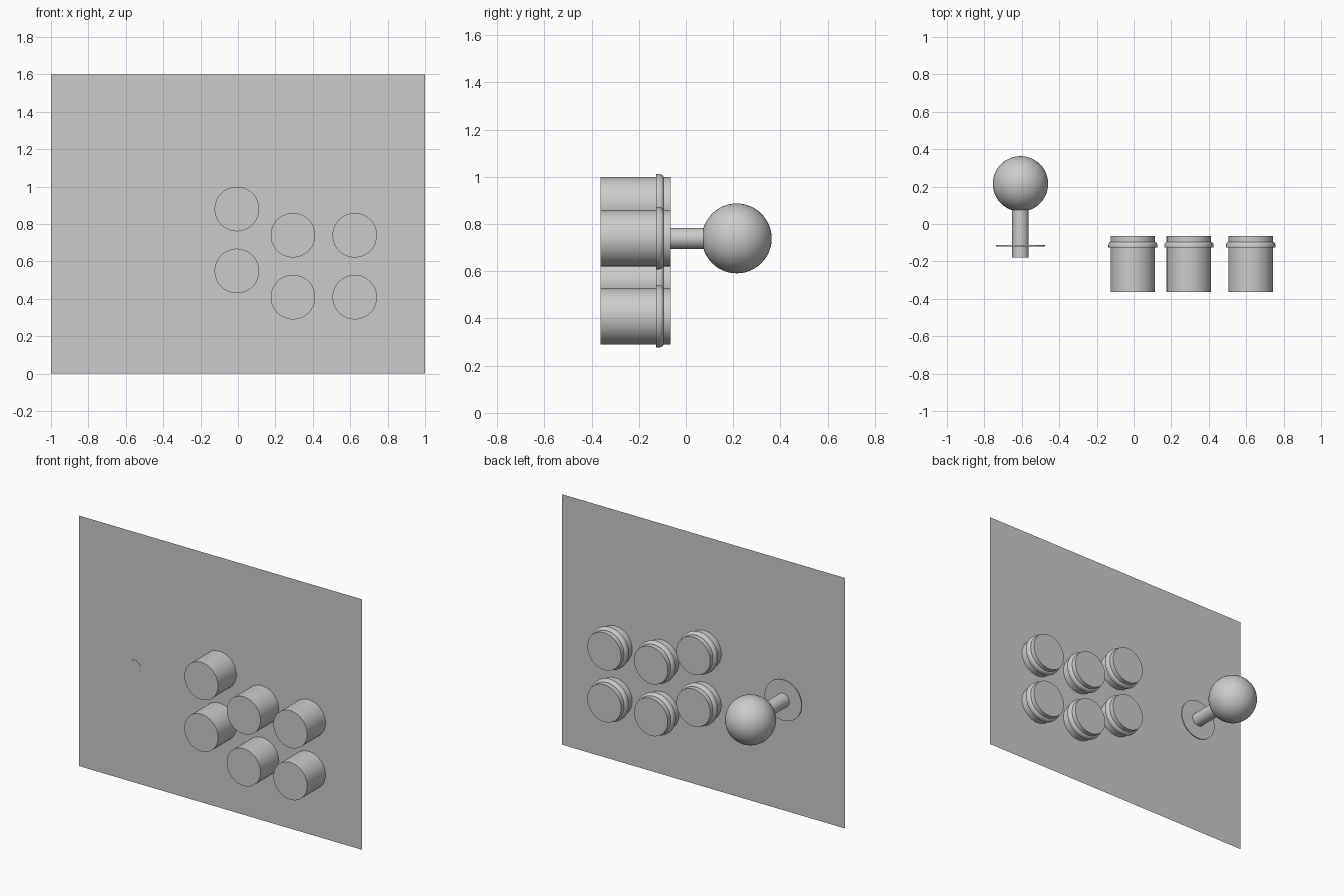
import bpy, bmesh, math
from mathutils import Vector, Matrix

if "Cube" in bpy.data.objects:
    bpy.data.objects.remove(bpy.data.objects["Cube"], do_unlink=True)

GREY = (0.6, 0.6, 0.6, 1.0)
grey = bpy.data.materials.new("light_grey")
grey.use_nodes = True
grey.diffuse_color = GREY
grey.node_tree.nodes["Principled BSDF"].inputs["Base Color"].default_value = GREY

PANEL_Y = -0.178


def finish(name, bm, location, smooth=True):
    mesh = bpy.data.meshes.new(name)
    bm.to_mesh(mesh)
    bm.free()
    mesh.materials.append(grey)
    obj = bpy.data.objects.new(name, mesh)
    obj.location = location
    bpy.context.collection.objects.link(obj)
    if smooth:
        bpy.ops.object.select_all(action="DESELECT")
        obj.select_set(True)
        bpy.context.view_layer.objects.active = obj
        bpy.ops.object.shade_smooth_by_angle(angle=math.radians(35))
    return obj


def lathe(name, profile, x, z, steps=64):
    """Revolve (radius, y) points around an axis parallel to y."""
    bm = bmesh.new()
    verts = [bm.verts.new((r, y, 0)) for r, y in profile]
    edges = [bm.edges.new(pair) for pair in zip(verts, verts[1:])]
    bmesh.ops.spin(bm, geom=verts + edges, cent=(0, 0, 0), axis=(0, 1, 0),
                   angle=math.tau, steps=steps)
    bmesh.ops.remove_doubles(bm, verts=bm.verts[:], dist=0.0001)
    bmesh.ops.recalc_face_normals(bm, faces=bm.faces[:])
    return finish(name, bm, (x, 0, z))


# Flat control panel
bm = bmesh.new()
bmesh.ops.create_grid(bm, x_segments=1, y_segments=1, size=1,
                      matrix=Matrix.Rotation(-math.pi / 2, 4, "X"))
bmesh.ops.scale(bm, vec=Vector((1, 1, 0.8)), verts=bm.verts[:])
finish("panel", bm, (0, PANEL_Y, 0.8), smooth=False)

# Push buttons: barrel, rounded rim and plunger in one profile
R, RIM, RIM_Y, ROUND = 0.119, 0.132, -0.126, 0.02
rim = [(RIM - 0.013 * (1 - math.cos(a)), RIM_Y + 0.01 + ROUND * math.sin(a))
       for a in (math.pi / 2 * i / 6 for i in range(7))]
button = [(0, -0.363), (R, -0.363), (R, RIM_Y), (RIM, RIM_Y)] + rim
button += [(R, -0.065), (0, -0.065)]
columns = [("right", -0.006, 0.88), ("middle", 0.294, 0.74), ("left", 0.624, 0.74)]
for side, x, top_z in columns:
    for row, drop in (("upper", 0), ("lower", 0.331)):
        lathe(f"{row}_{side}_button", button, x, top_z - drop)

# Joystick: shaft, dust washer and ball
STICK_X, STICK_Z = -0.607, 0.739
lathe("stick_shaft", [(0, -0.18), (0.044, -0.18), (0.044, 0.12), (0, 0.12)],
      STICK_X, STICK_Z, 48)
lathe("dust_washer", [(0, -0.121), (0.13, -0.121), (0.13, -0.113), (0, -0.113)],
      STICK_X, STICK_Z)
bm = bmesh.new()
bmesh.ops.create_uvsphere(bm, u_segments=48, v_segments=24, radius=0.148)
finish("stick_ball", bm, (STICK_X, 0.215, STICK_Z))
